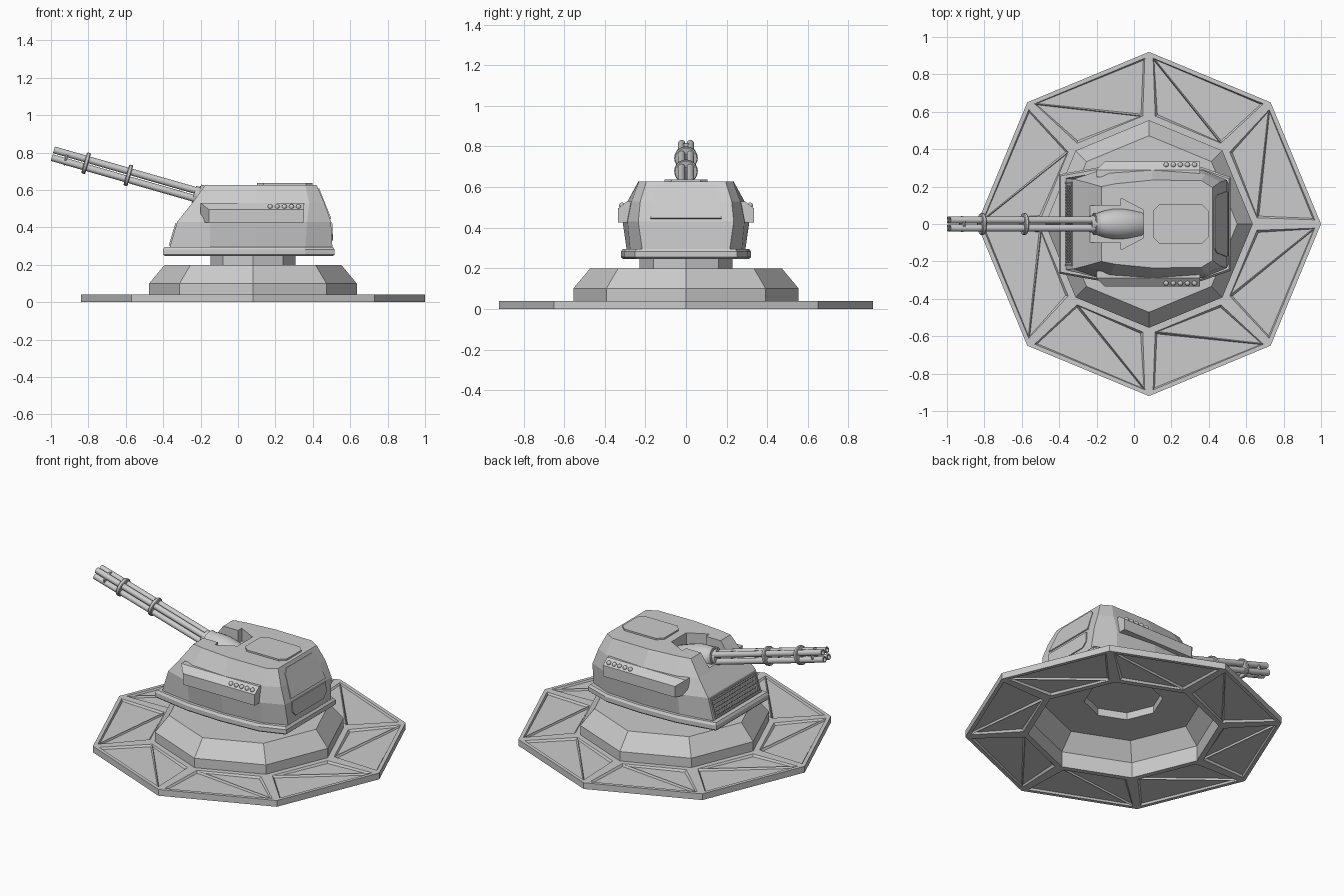
import bpy, bmesh, math
from mathutils import Vector, Matrix

if "Cube" in bpy.data.objects:
    bpy.data.objects.remove(bpy.data.objects["Cube"])

CX = 0.08  # base axis


def finish(bm, name, recalc=True, smooth=None):
    if recalc:
        bmesh.ops.recalc_face_normals(bm, faces=bm.faces[:])
    me = bpy.data.meshes.new(name)
    bm.to_mesh(me)
    bm.free()
    ob = bpy.data.objects.new(name, me)
    bpy.context.collection.objects.link(ob)
    if smooth:
        bpy.ops.object.select_all(action='DESELECT')
        ob.select_set(True)
        bpy.context.view_layer.objects.active = ob
        bpy.ops.object.shade_smooth_by_angle(angle=math.radians(smooth))
    return ob


def loft(name, rings, caps=True, smooth=None):
    bm = bmesh.new()
    vs = [[bm.verts.new(p) for p in r] for r in rings]
    for a, b in zip(vs, vs[1:]):
        n = len(a)
        for i in range(n):
            j = (i + 1) % n
            bm.faces.new((a[i], a[j], b[j], b[i]))
    if caps:
        bm.faces.new(vs[0][::-1])
        bm.faces.new(vs[-1])
    return finish(bm, name, caps, smooth)


def octagon(r, z):
    return [(CX + r * math.cos(i * math.pi / 4), r * math.sin(i * math.pi / 4), z) for i in range(8)]


def outline(half, z):
    # half outline runs front to rear on the +y side
    return [(x, y, z) for x, y in reversed(half)] + [(x, -y, z) for x, y in half]


# Octagonal ground plate with recessed triangular panels on both faces
bm = bmesh.new()
rings = [[bm.verts.new(p) for p in octagon(r, z)]
         for r, z in ((0.555, 0.04), (0.92, 0.04), (0.555, 0), (0.92, 0))]
ti, to, bi, bo = rings
quads = []
for i in range(8):
    j = (i + 1) % 8
    quads.append(bm.faces.new((ti[i], to[i], to[j], ti[j])))
    quads.append(bm.faces.new((bi[j], bo[j], bo[i], bi[i])))
    bm.faces.new((bo[i], bo[j], to[j], to[i]))
bm.normal_update()
bmesh.ops.inset_individual(bm, faces=quads, thickness=0.04, depth=0)
tris = []
for f in quads:
    v = f.verts[:]
    new, _ = bmesh.utils.face_split(f, v[0], v[2])
    tris += [f, new]
bm.normal_update()
bmesh.ops.inset_individual(bm, faces=tris, thickness=0.014, depth=-0.012)
finish(bm, "ground_plate", False)

# Hollow pedestal and neck, open underneath
loft("pedestal", [octagon(r, z) for r, z in
     ((0.555, 0), (0.555, 0.10), (0.472, 0.20), (0.228, 0.20), (0.228, 0.25))], caps=False)

# Turret skirt
skirt = [(-0.40, 0.265), (-0.15, 0.31), (0.10, 0.32), (0.36, 0.305), (0.517, 0.25)]
lip = [(x * 0.98, y * 0.97) for x, y in skirt]
loft("turret_skirt", [outline(lip, 0.246), outline(skirt, 0.255), outline(skirt, 0.282), outline(lip, 0.296)])

# Turret shell
levels = [
    (0.29, [(-0.366, 0.245), (-0.15, 0.28), (0.10, 0.292), (0.36, 0.275), (0.505, 0.215)]),
    (0.43, [(-0.325, 0.24), (-0.15, 0.298), (0.10, 0.312), (0.37, 0.288), (0.497, 0.235)]),
    (0.53, [(-0.245, 0.22), (-0.13, 0.272), (0.10, 0.288), (0.38, 0.268), (0.462, 0.225)]),
    (0.627, [(-0.175, 0.20), (-0.10, 0.215), (0.10, 0.235), (0.36, 0.232), (0.42, 0.195)])]
shell = loft("turret_shell", [outline(h, z) for z, h in levels])

# Gun slot cut into the front slope and roof
slot = [(-0.40, 0.10), (-0.07, 0.10), (-0.07, 0.138), (0.05, 0.075)]
cutter = loft("slot_cutter", [outline(slot, 0.545), outline(slot, 0.75)])
cutter.hide_render = True
cutter.hide_set(True)
mod = shell.modifiers.new("slot", 'BOOLEAN')
mod.operation = 'DIFFERENCE'
mod.solver = 'EXACT'
mod.object = cutter


def octa_panel(hx, hy, c):
    return [(-hx, hy - c), (-hx + c, hy), (hx - c, hy), (hx, hy - c)]


# Roof hatch
hatch = [(0.25 + x, y) for x, y in octa_panel(0.148, 0.107, 0.035)]
loft("roof_hatch", [outline(hatch, 0.62), outline(hatch, 0.637)])


def place(ob, centre, ang):
    ob.matrix_world = Matrix.Translation(centre) @ Matrix.Rotation(ang, 4, 'Y')


# Rear panels: sloped upper and near-vertical lower, lying on the shell
up = [(-0.085, 0.13), (-0.055, 0.155), (0.09, 0.175)]
place(loft("rear_upper_panel", [outline(up, -0.01), outline(up, 0.008)]), (0.458, 0, 0.527), math.radians(68))
low = [(-0.045, 0.17), (0.02, 0.17), (0.05, 0.14)]
place(loft("rear_lower_panel", [outline(low, -0.01), outline(low, 0.006)]), (0.50, 0, 0.38), math.radians(87))

# Side pods with a row of round studs
section = [(0.25, 0.425), (0.335, 0.425), (0.335, 0.495), (0.29, 0.53), (0.25, 0.53)]
for s, side in ((-1, "right"), (1, "left")):
    front = [(-0.155 if y > 0.3 else -0.2, s * y, z) for y, z in section]
    back = [(0.353, s * y, z) for y, z in section]
    loft(side + "_pod", [front, back])
    bm = bmesh.new()
    for k in range(5):
        bmesh.ops.create_uvsphere(bm, u_segments=10, v_segments=6, radius=0.014,
                                  matrix=Matrix.Translation((0.172 + 0.038 * k, s * 0.316, 0.51)))
    finish(bm, side + "_pod_studs", smooth=60)

# Front grille: frame bars and a mesh of small studs
g0, g1 = Vector((-0.363, 0, 0.303)), Vector((-0.328, 0, 0.42))
bm = bmesh.new()
for r in range(5):
    p = g0.lerp(g1, 0.14 + 0.18 * r)
    for k in range(25):
        y = (k - 12) * 0.0165 + (0.004 if r % 2 else -0.004)
        bmesh.ops.create_icosphere(bm, subdivisions=1, radius=0.0075,
                                   matrix=Matrix.Translation((p.x, y, p.z)))
finish(bm, "front_grille_mesh")
frame_angle = math.atan2(g1.x - g0.x, g1.z - g0.z)
bm = bmesh.new()
rot = Matrix.Rotation(frame_angle, 4, 'Y')
mid = (g0 + g1) / 2
for loc, size in (((0, 0, 0.058), (0.014, 0.45, 0.008)), ((0, 0, -0.058), (0.014, 0.45, 0.008)),
                  ((0, 0.221, 0), (0.014, 0.008, 0.116)), ((0, -0.221, 0), (0.014, 0.008, 0.116))):
    bmesh.ops.create_cube(bm, size=1, matrix=Matrix.Translation(mid) @ rot @
                          Matrix.Translation(loc) @ Matrix.Diagonal((*size, 1)))
finish(bm, "front_grille_frame")

# Gun, turned around an axis raised 16 degrees towards -x
A = math.radians(16)
ORIGIN = Vector((0, 0, 0.51))
AXIS = Vector((-math.cos(A), 0, math.sin(A)))
UP = Vector((math.sin(A), 0, math.cos(A)))
SIDE = Vector((0, 1, 0))


def turned(name, profile, n=16, u=0, v=0):
    rings = []
    for d, r in profile:
        c = ORIGIN + AXIS * d + SIDE * u + UP * v
        rings.append([c + (SIDE * math.cos(t) + UP * math.sin(t)) * r
                      for t in (2 * math.pi * i / n for i in range(n))])
    return loft(name, rings, smooth=35)


turned("gun_housing", [(-0.05, 0.065), (-0.03, 0.076), (0.06, 0.082), (0.11, 0.082),
                       (0.17, 0.07), (0.20, 0.06), (0.225, 0.052)], 20)
turned("gun_collar", [(0.20, 0.06), (0.222, 0.06), (0.222, 0.046), (0.245, 0.046)], 20)
for a in (-1, 1):
    for b in (-1, 1):
        turned("barrel", [(0.15, 0.0185), (1.03, 0.0185), (1.03, 0.012), (0.98, 0.012)], 12,
               a * 0.0215, b * 0.0215)
for d, r, w in ((0.61, 0.058, 0.011), (0.845, 0.058, 0.011), (0.955, 0.043, 0.006)):
    turned("barrel_clamp", [(d - w, r - 0.004), (d - w * 0.6, r), (d + w * 0.6, r), (d + w, r - 0.004)], 20)
